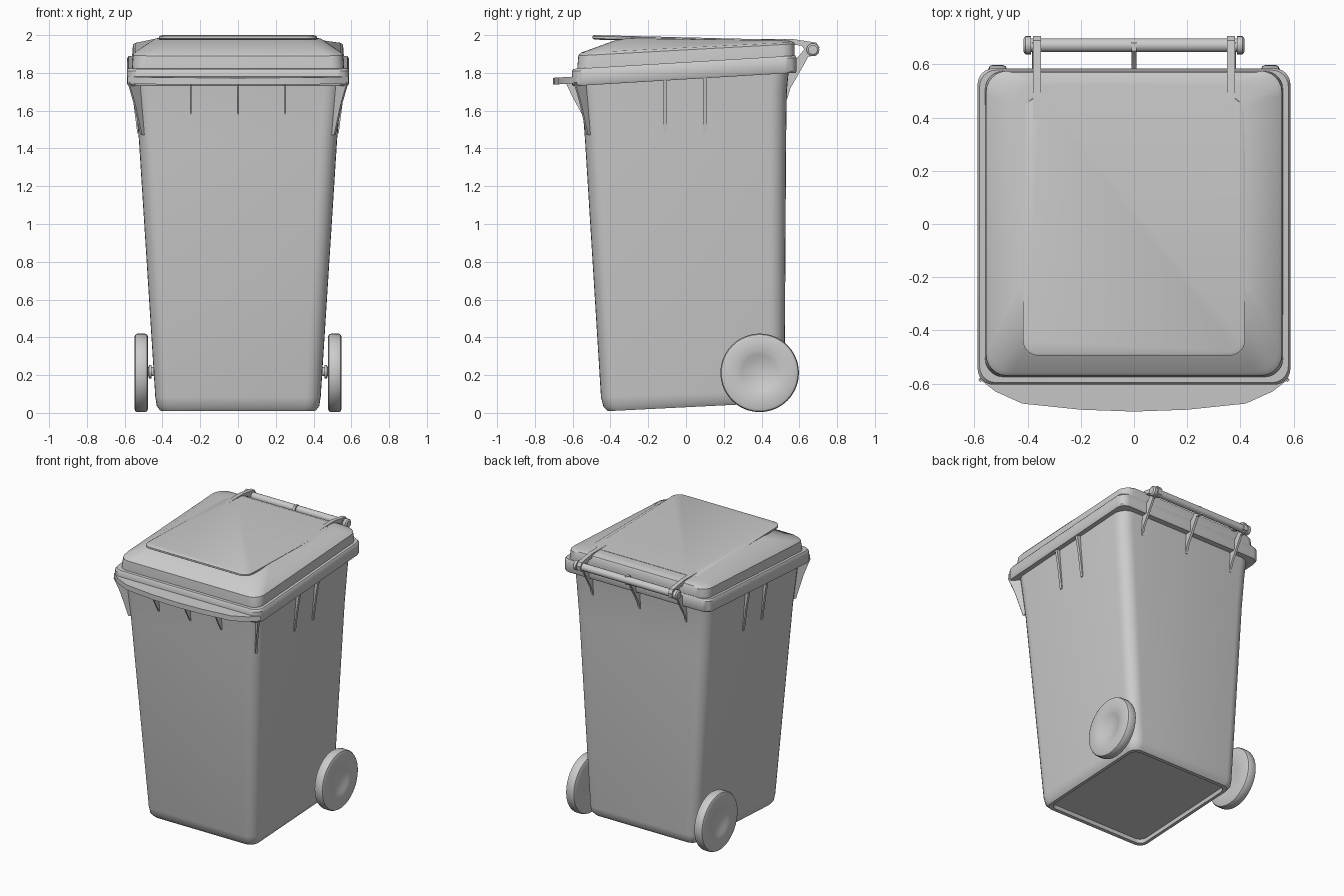
import bpy, bmesh, math
from mathutils import Matrix, Vector


def finish(name, bm, angle=35):
    bmesh.ops.recalc_face_normals(bm, faces=bm.faces)
    me = bpy.data.meshes.new(name)
    bm.to_mesh(me)
    bm.free()
    ob = bpy.data.objects.new(name, me)
    bpy.context.collection.objects.link(ob)
    bpy.ops.object.select_all(action='DESELECT')
    ob.select_set(True)
    bpy.context.view_layer.objects.active = ob
    bpy.ops.object.shade_smooth_by_angle(angle=math.radians(angle))
    return ob


def bridge(bm, rings):
    for a, b in zip(rings, rings[1:]):
        n = len(a)
        for i in range(n):
            j = (i + 1) % n
            bm.faces.new((a[i], a[j], b[j], b[i]))
    bm.faces.new(rings[0])
    bm.faces.new(rings[-1])


def loft(name, sections, angle=35, seg=6):
    """Sections: half width, front y, back y, corner radius, z at y=0, slope in y."""
    bm = bmesh.new()
    rings = []
    for hx, yf, yb, r, z, k in sections:
        ring = []
        corners = [(hx - r, yb - r), (r - hx, yb - r), (r - hx, yf + r), (hx - r, yf + r)]
        for c, (cx, cy) in enumerate(corners):
            for i in range(seg + 1):
                a = math.pi / 2 * (c + i / seg)
                x, y = cx + r * math.cos(a), cy + r * math.sin(a)
                ring.append(bm.verts.new((x, y, z + k * y)))
        rings.append(ring)
    bridge(bm, rings)
    return finish(name, bm, angle)


def plate(name, pts, t, loc=(0, 0, 0), rot=0):
    """Thin upright plate; pts are (outward, z), thickness across."""
    bm = bmesh.new()
    m = Matrix.Translation(loc) @ Matrix.Rotation(math.radians(rot), 4, 'Z')
    bridge(bm, [[bm.verts.new(m @ Vector((d, s * t / 2, z))) for d, z in pts] for s in (-1, 1)])
    return finish(name, bm)


def lathe_x(name, profile, y, z, side=1, n=32):
    """Revolve (radius, x) points about an x-parallel axis."""
    bm = bmesh.new()
    rings = []
    for r, x in profile:
        rings.append([bm.verts.new((side * x, y + r * math.cos(2 * math.pi * i / n),
                                    z + r * math.sin(2 * math.pi * i / n))) for i in range(n)])
    bridge(bm, rings)
    return finish(name, bm)


# Tapered body with a slightly recessed floor
loft("body", [
    (0.385, -0.385, 0.465, 0.05, 0.055, 0.05),
    (0.390, -0.390, 0.470, 0.05, 0.030, 0.05),
    (0.412, -0.415, 0.495, 0.06, 0.030, 0.05),
    (0.430, -0.437, 0.515, 0.07, 0.055, 0.05),
    (0.438, -0.450, 0.522, 0.08, 0.100, 0.04),
    (0.525, -0.535, 0.530, 0.09, 1.450, 0.00),
    (0.545, -0.552, 0.534, 0.09, 1.690, 0.03),
    (0.552, -0.560, 0.545, 0.09, 1.790, 0.06)])

# Collar around the opening, with the curved front grip
K = 0.06
loft("rim", [
    (0.545, -0.555, 0.535, 0.06, 1.766, K),
    (0.582, -0.598, 0.580, 0.06, 1.766, K),
    (0.588, -0.604, 0.585, 0.06, 1.776, K),
    (0.588, -0.604, 0.585, 0.06, 1.845, K),
    (0.580, -0.596, 0.578, 0.06, 1.857, K),
    (0.545, -0.560, 0.550, 0.06, 1.857, K)])
half = [(0.585, -0.58), (0.52, -0.63), (0.42, -0.675), (0.20, -0.698)]
outline = half + [(0, -0.705)] + [(-x, y) for x, y in reversed(half)]
bm = bmesh.new()
bridge(bm, [[bm.verts.new((x, y, z + K * y)) for x, y in outline] for z in (1.780, 1.816)])
finish("front_grip", bm)

# Lid: straight band, sloping shoulders, flat overhanging panel
loft("lid", [
    (0.560, -0.575, 0.575, 0.07, 1.850, K),
    (0.560, -0.575, 0.575, 0.07, 1.868, K),
    (0.556, -0.570, 0.575, 0.08, 1.922, 0.055),
    (0.545, -0.558, 0.570, 0.09, 1.934, 0.050),
    (0.440, -0.350, 0.540, 0.09, 1.978, -0.010),
    (0.400, -0.300, 0.520, 0.09, 1.985, -0.023)], angle=30)
loft("lid_panel", [
    (0.410, -0.485, 0.480, 0.06, 1.964, -0.025),
    (0.418, -0.495, 0.480, 0.06, 1.970, -0.025),
    (0.418, -0.495, 0.480, 0.06, 1.982, -0.025),
    (0.408, -0.485, 0.480, 0.06, 1.988, -0.025)])

# Rear handle bar
lathe_x("handle_bar", [(0.026, -0.40), (0.026, 0.40)], 0.672, 1.922, n=20)

bracket = [(0.515, 1.65), (0.535, 1.66), (0.553, 1.72), (0.600, 1.80), (0.648, 1.887),
           (0.680, 1.890), (0.695, 1.92), (0.680, 1.952), (0.650, 1.952),
           (0.580, 1.87), (0.515, 1.83)]
arm = [(0.38, 1.978), (0.56, 1.980), (0.69, 1.960), (0.706, 1.935), (0.700, 1.900),
       (0.672, 1.888), (0.645, 1.905), (0.610, 1.945), (0.55, 1.950), (0.38, 1.960)]
plate("centre_bracket", bracket, 0.018, rot=90)

front_rib = [(0.51, 1.76), (0.635, 1.745), (0.60, 1.67), (0.55, 1.58), (0.51, 1.58)]
side_rib = [(0.50, 1.79), (0.580, 1.79), (0.555, 1.65), (0.533, 1.48), (0.50, 1.48)]
corner_rib = [(0.04, 1.76), (0.185, 1.75), (0.140, 1.64), (0.088, 1.47), (0.04, 1.47)]
plate("front_rib_centre", front_rib, 0.010, rot=-90)

for s, tag in ((1, "right"), (-1, "left")):
    # Hinge parts
    plate("bracket_" + tag, bracket, 0.015, (s * 0.375, 0, 0), 90)
    plate("lid_arm_" + tag, arm, 0.030, (s * 0.365, 0, 0), 90)
    lathe_x("bar_cap_" + tag, [(0.034, 0.388), (0.034, 0.408), (0.024, 0.416)],
            0.672, 1.922, s, 20)

    # Stiffening ribs under the rim
    plate("front_rib_" + tag, front_rib, 0.010, (s * 0.25, 0, 0), -90)
    plate("corner_rib_" + tag, corner_rib, 0.012, (s * 0.45, -0.46, 0), -90 + s * 45)
    for i, y in enumerate((-0.11, 0.10)):
        plate(f"side_rib_{tag}_{i + 1}", side_rib, 0.020, (0, y, 0), 0 if s > 0 else 180) \
            .location.y = y - y if s > 0 else 0

    # Dished wheels
    lathe_x("wheel_" + tag, [
        (0.06, 0.486), (0.10, 0.478), (0.190, 0.476), (0.203, 0.482), (0.208, 0.494),
        (0.208, 0.532), (0.203, 0.543), (0.190, 0.549), (0.115, 0.545),
        (0.095, 0.538), (0.06, 0.526), (0.02, 0.521)], 0.39, 0.212, s, 40)
    lathe_x("axle_collar_" + tag, [(0.036, 0.458), (0.036, 0.470), (0.028, 0.474)],
            0.39, 0.218, s, 20)

# Axle through both wheels
lathe_x("axle", [(0.024, -0.50), (0.024, 0.50)], 0.39, 0.218, n=20)
